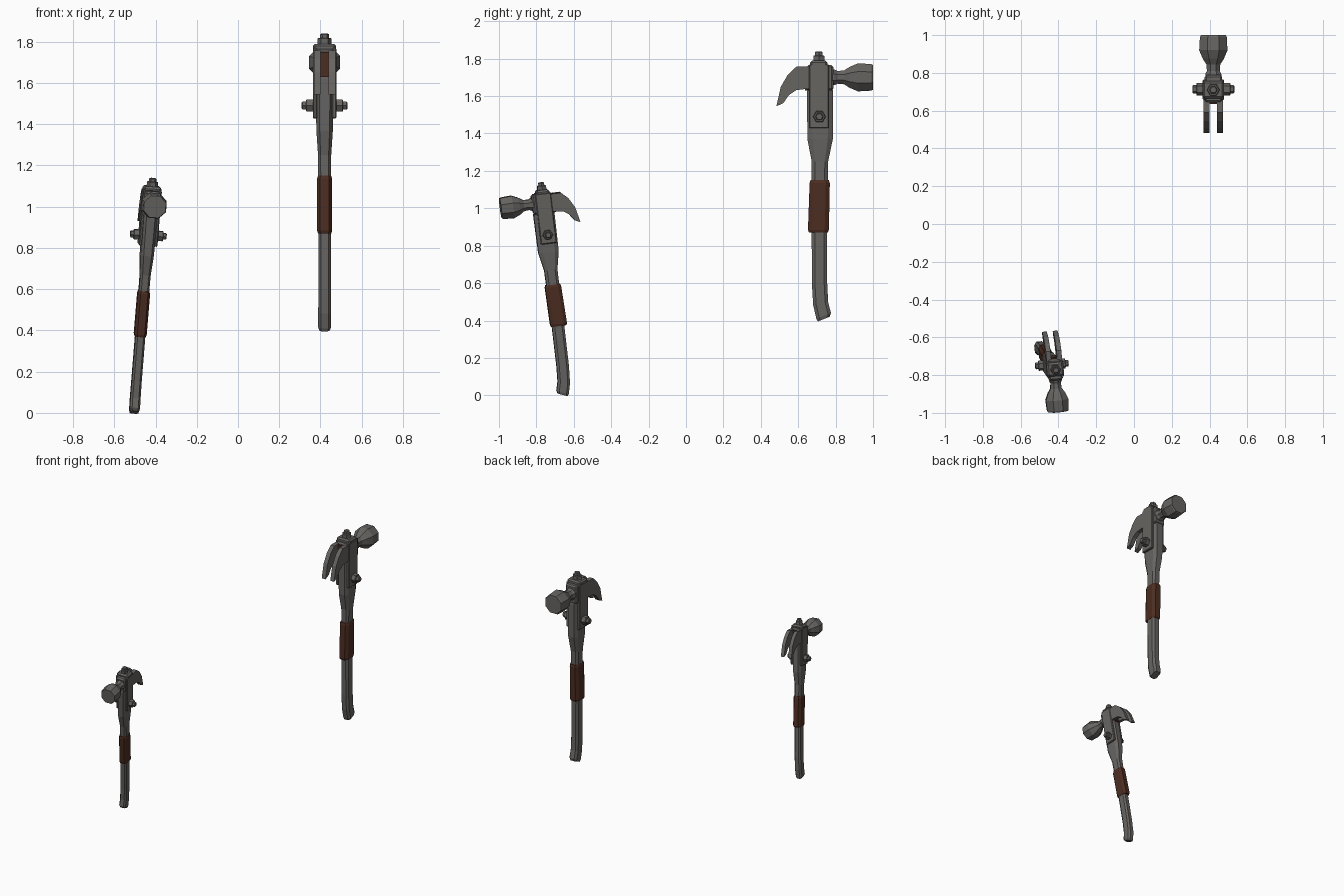
import bpy, bmesh, math
from mathutils import Vector, Matrix

if "Cube" in bpy.data.objects:
    bpy.data.objects.remove(bpy.data.objects["Cube"])


def material(name, rgb):
    m = bpy.data.materials.new(name)
    m.diffuse_color = (*rgb, 1)
    m.use_nodes = True
    m.node_tree.nodes["Principled BSDF"].inputs["Base Color"].default_value = m.diffuse_color
    return m


STEEL = material("dull steel", (0.135, 0.128, 0.120))
LEATHER = material("brown leather", (0.072, 0.026, 0.015))


def loft(name, rings, mat, world):
    """Skin a list of equal-length point rings and cap both ends."""
    bm = bmesh.new()
    vs = [[bm.verts.new(p) for p in r] for r in rings]
    n = len(rings[0])
    for a, b in zip(vs, vs[1:]):
        for i in range(n):
            j = (i + 1) % n
            bm.faces.new((a[i], a[j], b[j], b[i]))
    bm.faces.new(vs[0][::-1])
    bm.faces.new(vs[-1])
    bmesh.ops.transform(bm, matrix=world, verts=bm.verts)
    bmesh.ops.recalc_face_normals(bm, faces=bm.faces)
    me = bpy.data.meshes.new(name)
    bm.to_mesh(me)
    bm.free()
    me.materials.append(mat)
    ob = bpy.data.objects.new(name, me)
    bpy.context.collection.objects.link(ob)
    return ob


def oval(z, yc, hx, hy, slope=0.0, cut=0.4):
    """Eight-sided chamfered section across the handle."""
    cx, cy = hx * (1 - cut), hy * (1 - cut)
    pts = [(hx, -cy), (hx, cy), (cx, hy), (-cx, hy),
           (-hx, cy), (-hx, -cy), (-cx, -hy), (cx, -hy)]
    return [Vector((x, yc + y, z + slope * y)) for x, y in pts]


def ngon(axis, pos, centre, r, n, phase):
    """Regular ring around the x, y or z axis; centre holds the other two."""
    out = []
    for i in range(n):
        a = 2 * math.pi * i / n + phase
        p = [centre[0] + r * math.cos(a), centre[1] + r * math.sin(a)]
        p.insert("xyz".index(axis), pos)
        out.append(Vector(p))
    return out


def box(name, x, y, z, mat, world, bevel=0.0):
    ring = lambda h: [Vector((a, b, h)) for a, b in
                      ((x[0], y[0]), (x[1], y[0]), (x[1], y[1]), (x[0], y[1]))]
    ob = loft(name, [ring(z[0]), ring(z[1])], mat, world)
    if bevel:
        mod = ob.modifiers.new("bevel", "BEVEL")
        mod.width, mod.segments = bevel, 1
    return ob


def bolt(name, axis, start, sign, centre, world):
    """Hexagonal nut with a smaller bolt end showing through it."""
    steps = [(0, .034), (.030, .034), (.033, .030), (.033, .022), (.050, .022), (.054, .017)]
    rings = [ngon(axis, start + sign * d, centre, r, 6, 0) for d, r in steps]
    loft(name, rings, STEEL, world)


def hammer(tag, world):
    # handle with flared top and slanted, hooked foot
    loft(tag + "_handle", [
        oval(.408, .027, .026, .032, .4), oval(.425, .026, .031, .039, .4),
        oval(.49, .010, .031, .040, .2), oval(.60, .004, .030, .041),
        oval(.87, .003, .030, .041), oval(1.15, .005, .031, .043),
        oval(1.25, .006, .032, .044), oval(1.37, .007, .040, .068),
        oval(1.62, .007, .044, .070), oval(1.70, .005, .040, .060)], STEEL, world)
    # leather grip
    loft(tag + "_grip", [
        oval(.87, -.002, .032, .051), oval(.885, -.002, .037, .056),
        oval(1.135, .005, .037, .054), oval(1.15, .005, .032, .049)], LEATHER, world)
    # head block, packing and top cap
    box(tag + "_head_block", (-.047, .047), (-.066, .078), (1.63, 1.765), STEEL, world, .01)
    box(tag + "_packing", (-.022, .022), (-.074, -.04), (1.63, 1.75), LEATHER, world)
    box(tag + "_top_cap", (-.056, .056), (-.046, .046), (1.755, 1.79), STEEL, world, .01)
    # striking face
    prof = [(.06, .042), (.085, .042), (.10, .034), (.135, .037), (.165, .056),
            (.21, .075), (.28, .071), (.29, .066)]
    loft(tag + "_striker", [ngon("y", y, (0, 1.70), r / math.cos(math.pi / 8), 8, math.pi / 8)
                            for y, r in prof], STEEL, world)
    # mirrored claw prongs, side straps and side bolts
    claw = [(-.05, 1.757), (-.12, 1.757), (-.165, 1.715), (-.203, 1.65), (-.227, 1.545),
            (-.190, 1.562), (-.160, 1.605), (-.12, 1.632), (-.05, 1.64)]
    for side, s in (("left", -1), ("right", 1)):
        loft(f"{tag}_claw_{side}", [[Vector((s * x, y, z)) for y, z in claw]
                                    for x in (.020, .052)], STEEL, world)
        box(f"{tag}_strap_{side}", sorted((s * .036, s * .057)), (-.053, .055),
            (1.428, 1.77), STEEL, world, .005)
        bolt(f"{tag}_bolt_{side}", "x", s * .057, s, (.003, 1.49), world)
    bolt(tag + "_top_bolt", "z", 1.785, 1, (0, 0), world)


# large upright hammer
hammer("large_hammer", Matrix.Translation((.42, .71, 0)))

# small leaning hammer, turned round, pinned at its top
up = Vector((.081, -.121, 1)).normalized()
fwd = Vector((.09, -1, 0))
fwd = (fwd - up * fwd.dot(up)).normalized()
rot = Matrix((fwd.cross(up), fwd, up)).transposed().to_4x4()
top = Vector((-.413, -.775, 1.137))
hammer("small_hammer", Matrix.Translation(top) @ rot @ Matrix.Scale(.80, 4)
       @ Matrix.Translation((0, 0, -1.837)))
